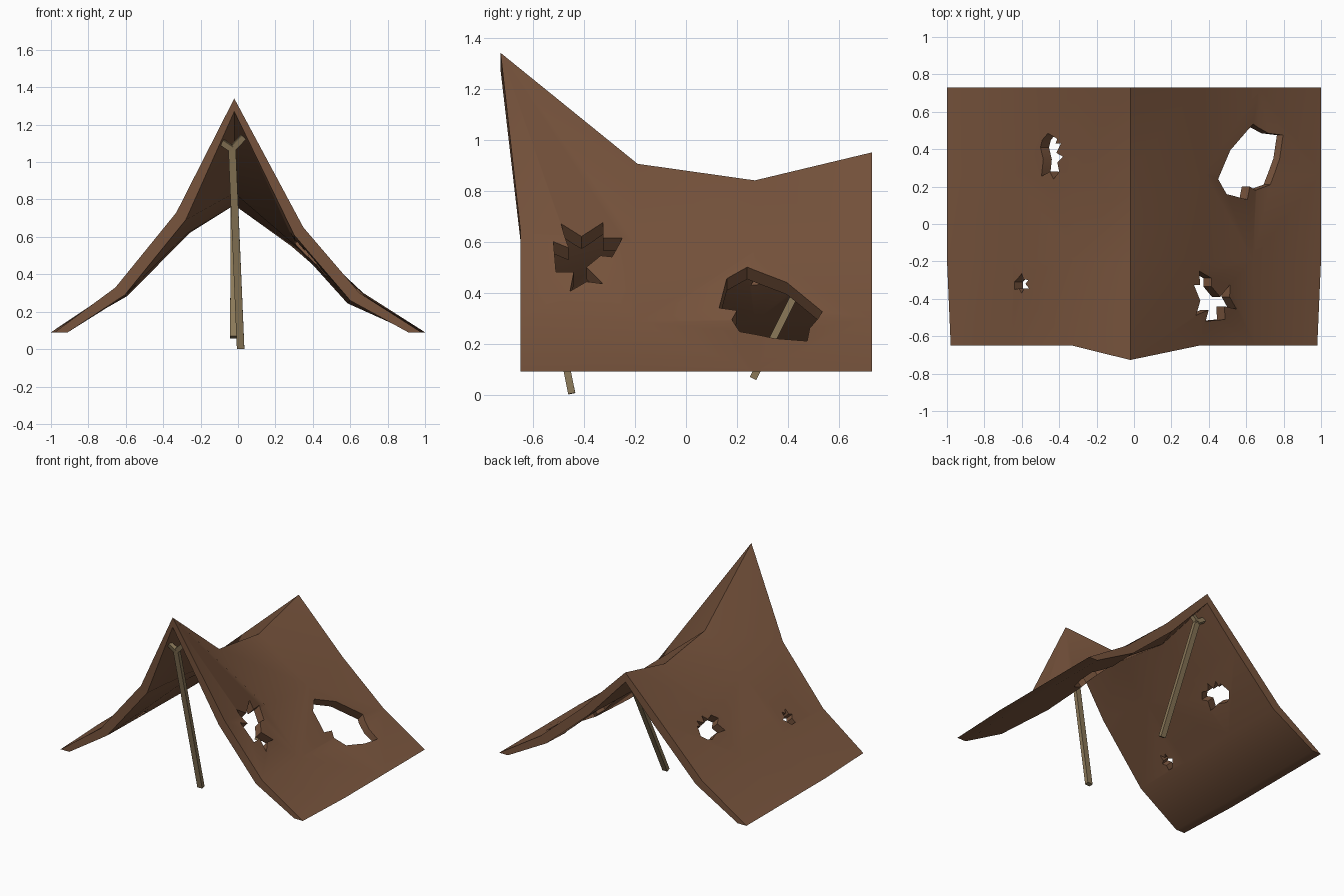
import bpy, bmesh
from mathutils import Vector
from mathutils.bvhtree import BVHTree

if "Cube" in bpy.data.objects:
    bpy.data.objects.remove(bpy.data.objects["Cube"])


def material(name, color):
    m = bpy.data.materials.new(name)
    m.diffuse_color = color
    m.use_nodes = True
    m.node_tree.nodes["Principled BSDF"].inputs["Base Color"].default_value = m.diffuse_color
    return m


CLOTH = material("brown_cloth", (0.19, 0.09, 0.047, 1))
WOOD = material("pale_wood", (0.26, 0.19, 0.10, 1))


def add_object(name, bm, mat=None):
    bmesh.ops.recalc_face_normals(bm, faces=bm.faces)
    mesh = bpy.data.meshes.new(name)
    bm.to_mesh(mesh)
    bm.free()
    ob = bpy.data.objects.new(name, mesh)
    bpy.context.collection.objects.link(ob)
    if mat:
        mesh.materials.append(mat)
    return ob


# Cloth: four cross-sections (x, z) from front to back, left edge to right edge
rows = [
    (-0.65, [(-0.98, .09), (-.655, .33), (-.33, .73), (-.02, 1.34), (.35, .65), (.65, .30), (.98, .09)]),
    (-0.19, [(-1, .09), (-.65, .325), (-.32, .66), (-.02, .905), (.36, .59), (.635, .285), (1, .09)]),
    (0.27, [(-1, .09), (-.64, .325), (-.31, .66), (-.02, .84), (.38, .57), (.66, .29), (1, .09)]),
    (0.73, [(-1, .09), (-.64, .325), (-.31, .66), (-.02, .95), (.336, .59), (.67, .30), (1, .09)]),
]
bm = bmesh.new()
outer, inner = [], []
for y, pts in rows:
    o, i = [], []
    for k, (x, z) in enumerate(pts):
        yy = -0.727 if (y < -.6 and k == 3) else y
        side = -1 if k < 3 else 1
        dx, dz = {0: (.07, 0), 6: (.07, 0), 3: (0, .07)}.get(k, (.05, .04))
        o.append(bm.verts.new((x, yy, z)))
        i.append(bm.verts.new((x - side * dx, yy, z - dz)))
    outer.append(o)
    inner.append(i)
for r in range(3):
    for k in range(6):
        for g in (outer, inner):
            bm.faces.new((g[r][k], g[r][k + 1], g[r + 1][k + 1], g[r + 1][k]))
    for k in (0, 6):
        bm.faces.new((outer[r][k], outer[r + 1][k], inner[r + 1][k], inner[r][k]))
for r in (0, 3):
    for k in range(6):
        bm.faces.new((outer[r][k], outer[r][k + 1], inner[r][k + 1], inner[r][k]))
bmesh.ops.recalc_face_normals(bm, faces=bm.faces)
surface = BVHTree.FromBMesh(bm)
cloth = add_object("tent_cloth", bm, CLOTH)

# Torn holes: right ones outlined in (y, z), left ones in (x, y)
right_holes = [
    [(.13, .34), (.16, .455), (.24, .5), (.395, .44), (.535, .325), (.485, .26),
     (.475, .21), (.35, .22), (.21, .247), (.18, .295), (.2, .33)],
    [(-.49, .67), (-.41, .62), (-.325, .675), (-.325, .615), (-.25, .615), (-.29, .54),
     (-.335, .545), (-.39, .50), (-.325, .435), (-.39, .443), (-.455, .405), (-.44, .48),
     (-.51, .48), (-.52, .60), (-.46, .575)],
]
left_holes = [
    [(-.50, .41), (-.49, .45), (-.46, .485), (-.41, .455), (-.42, .43), (-.39, .43),
     (-.415, .38), (-.38, .36), (-.41, .33), (-.40, .28), (-.43, .24), (-.45, .28),
     (-.495, .255), (-.485, .345)],
    [(-.64, -.31), (-.62, -.29), (-.60, -.265), (-.592, -.295), (-.565, -.30), (-.58, -.32),
     (-.56, -.345), (-.59, -.345), (-.60, -.37), (-.615, -.345), (-.64, -.35)],
]


def cut_hole(index, outline, right):
    n = Vector((.63 if right else -.72, 0, .70)).normalized()
    bm = bmesh.new()
    top, bottom = [], []
    for a, b in outline:
        if right:
            p = surface.ray_cast(Vector((3, a, b)), Vector((-1, 0, 0)))[0]
        else:
            p = surface.ray_cast(Vector((a, b, 3)), Vector((0, 0, -1)))[0]
        top.append(bm.verts.new(p + n * .08))
        bottom.append(bm.verts.new(p - n * .15))
    count = len(top)
    for f in (top, bottom):
        face = bm.faces.new(f)
        bmesh.ops.triangulate(bm, faces=[face])
    for k in range(count):
        j = (k + 1) % count
        bm.faces.new((top[k], top[j], bottom[j], bottom[k]))
    cutter = add_object("hole_cutter_%d" % index, bm)
    cutter.hide_render = True
    mod = cloth.modifiers.new("hole", 'BOOLEAN')
    mod.operation = 'DIFFERENCE'
    mod.solver = 'EXACT'
    mod.object = cutter
    bpy.context.view_layer.objects.active = cloth
    bpy.ops.object.modifier_apply(modifier=mod.name)
    bpy.data.objects.remove(cutter)


for n, (outline, right) in enumerate([(h, True) for h in right_holes] + [(h, False) for h in left_holes]):
    cut_hole(n, outline, right)

bpy.ops.object.select_all(action='DESELECT')
cloth.select_set(True)
bpy.context.view_layer.objects.active = cloth
bpy.ops.object.shade_smooth_by_angle(angle=0.6)


# Forked poles: flat-sided sticks with two short arms
def stick(bm, a, b, w, depth):
    a, b = Vector(a), Vector(b)
    d = (b - a).normalized()
    u = d.cross(Vector((0, 1, .3))).normalized()
    v = d.cross(u)
    rings = [[bm.verts.new(p + u * i * w / 2 + v * j * depth / 2)
              for i, j in ((-1, -1), (1, -1), (1, 1), (-1, 1))]
             for p in (a, b)]
    for ring in rings:
        bm.faces.new(ring)
    for k in range(4):
        j = (k + 1) % 4
        bm.faces.new((rings[0][k], rings[0][j], rings[1][j], rings[1][k]))


def pole(name, base, fork):
    bm = bmesh.new()
    f = Vector(fork)
    stick(bm, base, fork, .04, .028)
    stick(bm, f - Vector((0, 0, .01)), f + Vector((-.06, -.005, .03)), .032, .028)
    stick(bm, f - Vector((0, 0, .01)), f + Vector((.062, -.005, .055)), .032, .028)
    add_object(name, bm, WOOD)


pole("front_pole", (.014, -.448, .004), (-.032, -.665, 1.08))
pole("back_pole", (-.022, .263, .063), (-.02, .625, .79))
